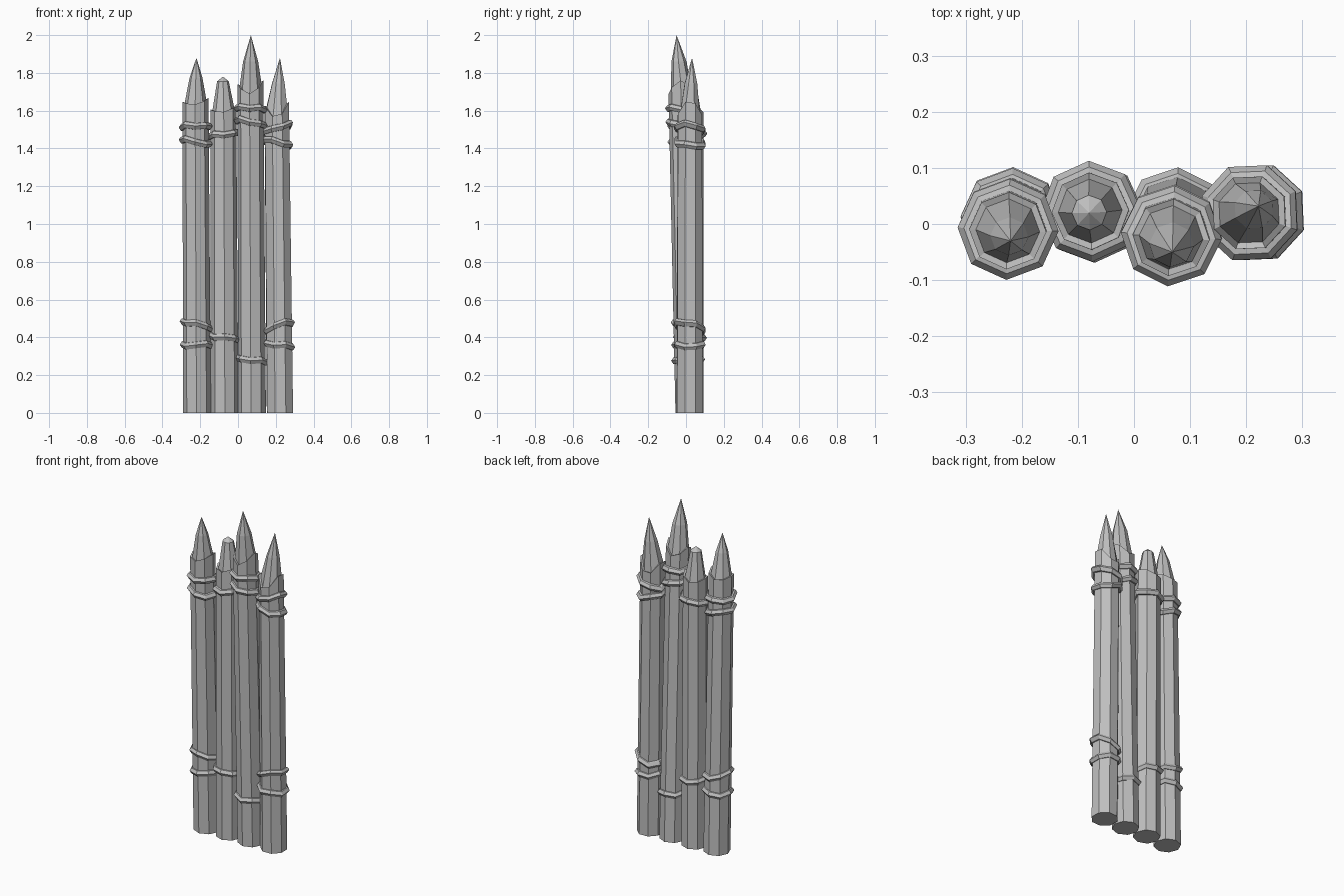
import bpy
import bmesh
from math import cos, sin, pi, radians
from mathutils import Vector

cube = bpy.data.objects.get("Cube")
if cube:
    bpy.data.objects.remove(cube, do_unlink=True)

GREY = (0.52, 0.52, 0.52)
mat = bpy.data.materials.new("plain grey")
mat.use_nodes = True
mat.diffuse_color = (*GREY, 1)
mat.node_tree.nodes["Principled BSDF"].inputs["Base Color"].default_value = (*GREY, 1)

SIDES = 8
LOG_R = 0.074


def make_object(name, bm):
    bmesh.ops.recalc_face_normals(bm, faces=bm.faces)
    mesh = bpy.data.meshes.new(name)
    bm.to_mesh(mesh)
    bm.free()
    mesh.materials.append(mat)
    obj = bpy.data.objects.new(name, mesh)
    bpy.context.collection.objects.link(obj)
    return obj


def add_loop(bm, centre, radius, phase, height):
    """Octagon of vertices; height(angle, dx, dy) gives z."""
    loop = []
    for i in range(SIDES):
        a = phase + 2 * pi * i / SIDES
        dx, dy = radius * cos(a), radius * sin(a)
        loop.append(bm.verts.new((centre.x + dx, centre.y + dy, height(a, dx, dy))))
    return loop


def bridge(bm, low, high):
    for i in range(SIDES):
        j = (i + 1) % SIDES
        bm.faces.new((low[i], low[j], high[j], high[i]))


def make_stake(name, base, top, tip, rim, wave, mid_r, mid_t, phase):
    """Leaning octagonal log with an uneven cut rim and a carved point."""
    base, top, tip = Vector((*base, 0)), Vector((*top, rim)), Vector(tip)
    bm = bmesh.new()

    def uneven(a, dx, dy):
        return rim + wave * cos(2 * a) + 0.15 * dx

    mid = top.lerp(tip, mid_t)
    loops = [
        add_loop(bm, base, LOG_R, phase, lambda a, dx, dy: 0),
        add_loop(bm, top, LOG_R * 0.93, phase, uneven),
        add_loop(bm, top, 0.057, phase, lambda a, dx, dy: uneven(a, dx, dy) - 0.005),
        add_loop(bm, mid, mid_r, phase, lambda a, dx, dy: mid.z),
    ]
    for low, high in zip(loops, loops[1:]):
        bridge(bm, low, high)
    bm.faces.new(loops[0])
    point = bm.verts.new(tip)
    for i in range(SIDES):
        bm.faces.new((loops[-1][i], loops[-1][(i + 1) % SIDES], point))
    make_object(name, bm)
    return base, top


# Rope cross-section: radius, height offset
ROPE = [(0.064, 0.019), (0.079, 0.016), (0.09, 0), (0.078, -0.018), (0.064, -0.018)]


def make_rope(name, base, top, z, tilt_x, tilt_y, phase):
    """Ridged band wrapped round a log, tilted and slightly wavy."""
    centre = base.lerp(top, z / top.z)
    bm = bmesh.new()
    loops = [
        add_loop(bm, centre, r, phase,
                 lambda a, dx, dy, off=off:
                 z + off + tilt_x * dx + tilt_y * dy + 0.006 * cos(3 * a + z * 9))
        for r, off in ROPE]
    for k in range(len(loops)):
        bridge(bm, loops[k], loops[(k + 1) % len(loops)])
    make_object(name, bm)


# Each stake: shape settings, then its ropes as (height, tilt along x, tilt along y)
STAKES = {
    "right_outer": (
        dict(base=(-0.217, 0.018), top=(-0.225, -0.012), tip=(-0.22, -0.03, 1.88),
             rim=1.645, wave=0.012, mid_r=0.034, mid_t=0.55, phase=radians(-2)),
        [(1.515, 0, -0.1), (1.435, -0.2, 0), (0.465, -0.2, -0.1), (0.36, 0.05, 0)]),
    "right_inner": (
        dict(base=(-0.072, 0.02), top=(-0.078, 0.023), tip=(-0.08, 0.02, 1.78),
             rim=1.605, wave=0.012, mid_r=0.031, mid_t=0.86, phase=radians(2)),
        [(1.475, 0.1, 0), (0.4, -0.1, 0)]),
    "left_inner": (
        dict(base=(0.074, 0.018), top=(0.066, -0.024), tip=(0.068, -0.05, 2.0),
             rim=1.72, wave=0.03, mid_r=0.04, mid_t=0.5, phase=radians(-4)),
        [(1.61, -0.05, -0.1), (1.535, -0.2, -0.1), (0.28, -0.1, 0)]),
    "left_outer": (
        dict(base=(0.222, 0.02), top=(0.205, 0.02), tip=(0.222, 0.032, 1.88),
             rim=1.605, wave=0.04, mid_r=0.036, mid_t=0.5, phase=radians(25)),
        [(1.505, 0.3, -0.1), (1.43, -0.2, -0.1), (0.455, 0.3, -0.2), (0.36, -0.1, 0)]),
}

for side, (shape, ropes) in STAKES.items():
    base, top = make_stake(side + "_stake", **shape)
    for n, (z, tx, ty) in enumerate(ropes, 1):
        make_rope(f"{side}_rope_{n}", base, top, z, tx, ty, shape["phase"])
